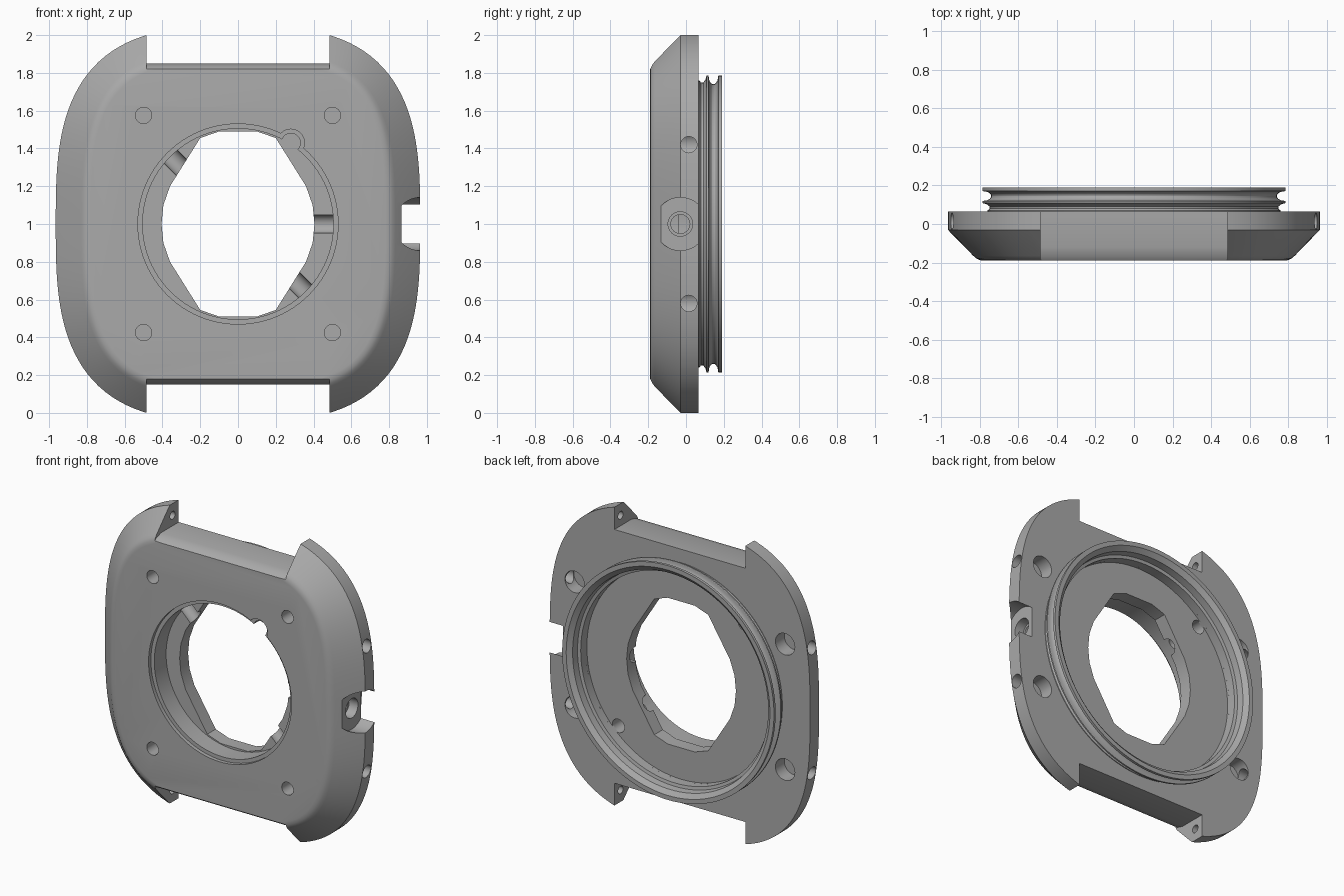
import bpy, bmesh, math
from mathutils import Vector, Matrix

cube = bpy.data.objects.get("Cube")
if cube:
    bpy.data.objects.remove(cube, do_unlink=True)

metal = bpy.data.materials.new("satin_grey")
metal.use_nodes = True
GREY = (0.4, 0.4, 0.4, 1)
metal.diffuse_color = GREY
metal.node_tree.nodes["Principled BSDF"].inputs["Base Color"].default_value = GREY

MID = Vector((0, 0, 1))


def make(name, bm):
    bmesh.ops.recalc_face_normals(bm, faces=bm.faces)
    mesh = bpy.data.meshes.new(name)
    bm.to_mesh(mesh)
    bm.free()
    mesh.materials.append(metal)
    ob = bpy.data.objects.new(name, mesh)
    bpy.context.collection.objects.link(ob)
    return ob


def loft(name, rings, capped=True):
    """Skin rings of points; capped ends, or wrapped round into a loop."""
    bm = bmesh.new()
    rows = [[bm.verts.new(p) for p in ring] for ring in rings]
    pairs = list(zip(rows, rows[1:]))
    if not capped:
        pairs.append((rows[-1], rows[0]))
    for r, s in pairs:
        for i in range(len(r)):
            j = (i + 1) % len(r)
            bm.faces.new((r[i], r[j], s[j], s[i]))
    if capped:
        bm.faces.new(rows[0])
        bm.faces.new(rows[-1])
    return make(name, bm)


def circle(r, y, x=0, z=0, n=96):
    return [(x + r * math.cos(2 * math.pi * i / n), y,
             1 + z + r * math.sin(2 * math.pi * i / n)) for i in range(n)]


def outline(y, inset, n=160, a=0.965, b=1.046, p=3):
    """Squarish oval, drawn in along its normal."""
    ring = []
    for i in range(n):
        t = 2 * math.pi * i / n
        c, s = math.cos(t), math.sin(t)
        r = (abs(c / a) ** p + abs(s / b) ** p) ** (-1 / p)
        x, z = r * c, r * s
        nrm = Vector((x * abs(x) / a ** p, 0, z * abs(z) / b ** p)).normalized()
        ring.append(Vector((x, y, z)) - nrm * inset + MID)
    return ring


def rod(start, end, r, n=32):
    """Cylinder between two points."""
    start, end = Vector(start), Vector(end)
    axis = end - start
    bm = bmesh.new()
    bmesh.ops.create_cone(
        bm, cap_ends=True, segments=n, radius1=r, radius2=r, depth=axis.length,
        matrix=Matrix.Translation((start + end) / 2)
        @ axis.to_track_quat("Z", "Y").to_matrix().to_4x4())
    return make("cutter", bm)


def prism_y(points, y0, y1):
    return loft("cutter", [[(x, y, 1 + z) for x, z in points] for y in (y0, y1)])


def cut(target, cutter):
    cutter.hide_render = True
    mod = target.modifiers.new("cut", "BOOLEAN")
    mod.operation, mod.solver, mod.object = "DIFFERENCE", "EXACT", cutter
    bpy.context.view_layer.objects.active = target
    bpy.ops.object.modifier_apply(modifier=mod.name)
    bpy.data.objects.remove(cutter, do_unlink=True)


# Case body with chamfered, softly rounded front edge
BACK, FRONT, FLOOR, LEDGE = 0.065, -0.19, 0.05, -0.04
case = loft("case_body", [outline(y, d) for y, d in (
    (BACK, 0), (-0.03, 0), (-0.165, 0.132), (-0.178, 0.147),
    (-0.187, 0.164), (FRONT, 0.185))])

# Strap slots between the lugs, floor sloping towards the front
for s in (1, -1):
    profile = [(-0.3, 0.815), (FRONT, 0.82), (-0.17, 0.835), (-0.12, 0.85),
               (0.2, 0.85), (0.2, 1.2), (-0.3, 1.2)]
    cut(case, loft("cutter", [[(x, y, 1 + s * z) for y, z in profile]
                              for x in (-0.485, 0.485)]))

# Back recess, stepped front recess and faceted opening
cut(case, loft("cutter", [circle(0.7, FLOOR), circle(0.7, 0.3)]))
cut(case, loft("cutter", [circle(0.53, -0.3), circle(0.53, -0.165)]))
cut(case, loft("cutter", [circle(0.505, -0.3), circle(0.505, LEDGE)]))
quarter = [(0.405, 0), (0.395, 0.1), (0.36, 0.2), (0.2, 0.455), (0.1, 0.49)]
half = quarter + [(-x, z) for x, z in reversed(quarter)]
cut(case, prism_y(half + [(x, -z) for x, z in reversed(half[1:-1])], -0.3, 0.3))

# Small stepped pocket on the recess rim
cut(case, loft("cutter", [circle(0.072, y, 0.28, 0.43, 32) for y in (-0.3, -0.165)]))
cut(case, loft("cutter", [circle(0.05, y, 0.28, 0.43, 32) for y in (-0.3, LEDGE)]))

# Radial troughs across the inner ledge
for deg in (135, -45):
    d = Vector((math.cos(math.radians(deg)), 0, math.sin(math.radians(deg))))
    mid = MID + Vector((0, -0.03, 0))
    cut(case, rod(mid + d * 0.3, mid + d * 0.56, 0.05))
    # Blind hole in the back floor on the same diagonal
    p = MID + d * 0.66
    cut(case, rod(p + Vector((0, -0.05, 0)), p + Vector((0, 0.1, 0)), 0.045))

# Crown pocket and its bore
pocket = [(y, z) for _, y, z in
          [(0, max(-0.142, -0.03 + 0.14 * math.cos(t)), 1 + 0.14 * math.sin(t))
           for t in [math.pi * i / 24 for i in range(48)]]]
cut(case, loft("cutter", [[(x, y, z) for y, z in pocket] for x in (0.865, 1.2)]))
cut(case, rod((0.3, -0.03, 1), (1, -0.03, 1), 0.05))
cut(case, rod((0.8, -0.03, 1), (1, -0.03, 1), 0.065))

# Screw holes, side holes and strap pin holes, one set per corner
for sx in (1, -1):
    for sz in (1, -1):
        x, z = sx * 0.5, 1 + sz * 0.575
        cut(case, rod((x, -0.3, z), (x, -0.08, z), 0.043))
        x, z = sx * 0.78, 1 + sz * 0.42
        cut(case, rod((x, -0.03, z), (x, 0.2, z), 0.072))
        cut(case, rod((x, 0.015, z), (sx * 1.1, 0.015, z), 0.043))
        z = 1 + sz * 0.92
        cut(case, rod((sx * 0.4, 0.0, z), (sx * 0.57, 0.0, z), 0.026))

# Grooved collar at the back
groove = [(0.145 + 0.025 * math.sin(t), 0.782 - 0.042 * math.cos(t))
          for t in [math.pi * (i / 10 - 0.5) for i in range(11)]]
collar_profile = ([(0.04, 0.76), (0.07, 0.76), (0.08, 0.748), (0.092, 0.75),
                   (0.103, 0.765), (0.108, 0.785), (0.118, 0.785)] + groove
                  + [(0.172, 0.785), (0.19, 0.785), (0.19, 0.755),
                     (0.165, 0.725), (0.12, 0.72), (0.115, 0.7), (0.04, 0.7)])
collar = loft("back_collar", [circle(r, y, n=128) for y, r in collar_profile], False)

# Smooth curved walls, keep edges crisp
for ob in (case, collar):
    bpy.ops.object.select_all(action="DESELECT")
    ob.select_set(True)
    bpy.context.view_layer.objects.active = ob
    bpy.ops.object.shade_smooth_by_angle(angle=math.radians(25))
